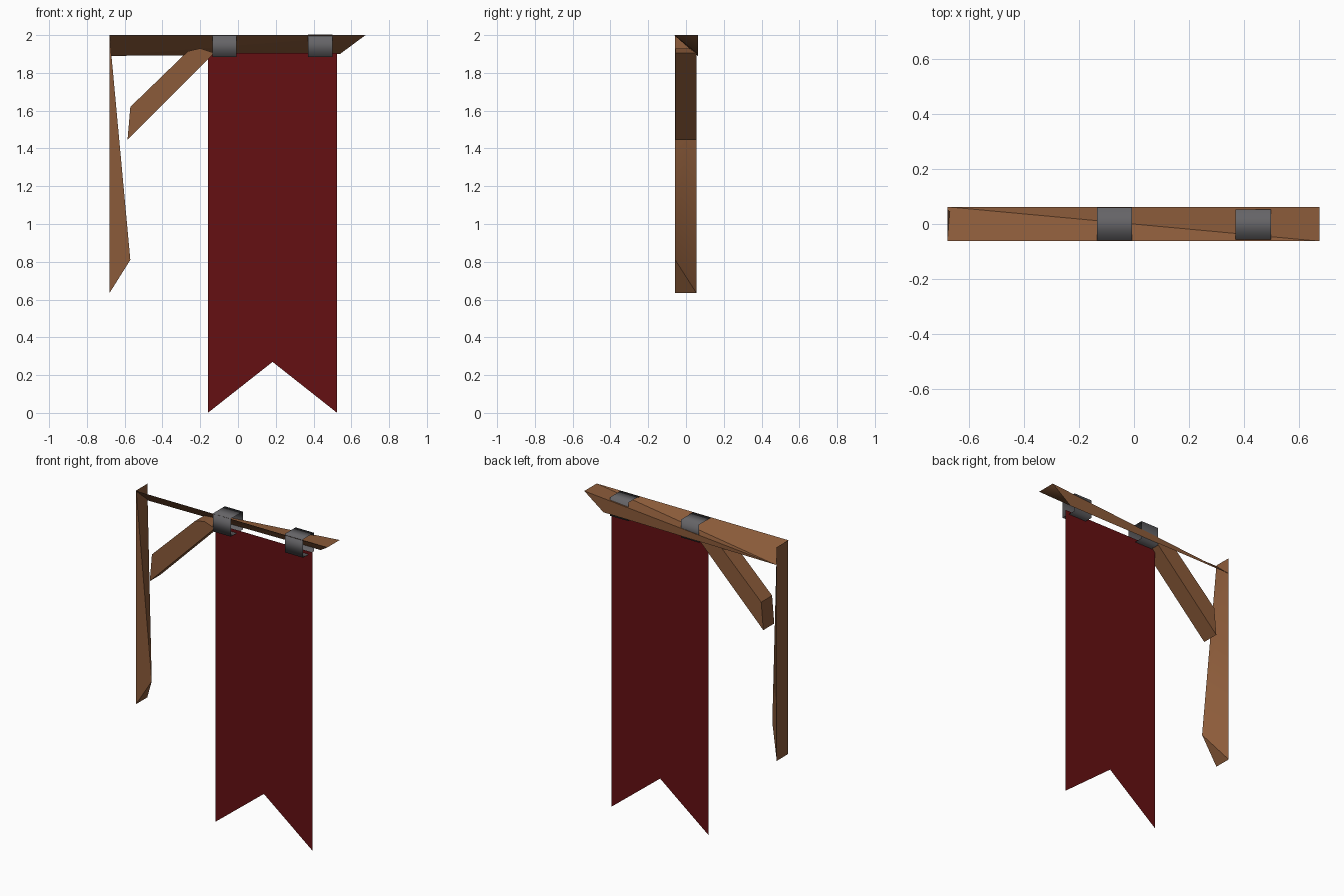
import bpy, bmesh

if "Cube" in bpy.data.objects:
    bpy.data.objects.remove(bpy.data.objects["Cube"])


def material(name, rgb):
    m = bpy.data.materials.new(name)
    m.diffuse_color = (*rgb, 1)
    m.use_nodes = True
    m.node_tree.nodes["Principled BSDF"].inputs["Base Color"].default_value = m.diffuse_color
    return m


WOOD = material("brown wood", (0.26, 0.105, 0.042))
CLOTH = material("dark red cloth", (0.13, 0.005, 0.006))
IRON = material("dark iron", (0.13, 0.127, 0.135))


def build(name, verts, faces, mat, smooth=False, closed=True):
    bm = bmesh.new()
    vs = [bm.verts.new(v) for v in verts]
    for f in faces:
        bm.faces.new([vs[i] for i in f])
    if closed:
        bmesh.ops.recalc_face_normals(bm, faces=bm.faces)
    for f in bm.faces:
        f.smooth = smooth
    me = bpy.data.meshes.new(name)
    bm.to_mesh(me)
    bm.free()
    me.materials.append(mat)
    ob = bpy.data.objects.new(name, me)
    bpy.context.collection.objects.link(ob)
    return ob


def smooth_by_angle(ob, angle):
    bpy.ops.object.select_all(action='DESELECT')
    ob.select_set(True)
    bpy.context.view_layer.objects.active = ob
    bpy.ops.object.shade_smooth_by_angle(angle=angle)


# Beam: a rough split timber, thin slanted slab with a wedge on its back
L, R, F, B, T = -0.68, 0.675, -0.0625, 0.0625, 2.0
beam = build("beam",
             [(L, F, T), (L, B, 1.89), (R, F, T), (R, B, T), (0.54, B, 1.9)],
             [(0, 1, 2), (1, 3, 2), (1, 4, 3), (1, 2, 4), (2, 3, 4)],
             WOOD, closed=False)
bm = bmesh.new()
bm.from_mesh(beam.data)
bmesh.ops.recalc_face_normals(bm, faces=bm.faces)
for f in bm.faces:                      # upper faces look up
    if len(f.verts) == 3 and f.index == 0 and f.normal.z < 0:
        f.normal_flip()
bm.to_mesh(beam.data)
bm.free()
smooth_by_angle(beam, 0.9)

# Post: flat back plate tapering to one inner corner
post = build("post",
             [(L, -.057, .635), (L, .055, .635), (L, .055, T), (L, -.057, T),
              (-.57, -.057, .81)],
             [(0, 1, 2, 3), (0, 1, 4), (1, 2, 4), (2, 3, 4), (3, 0, 4)], WOOD)
smooth_by_angle(post, 0.9)

# Diagonal brace: extruded profile
prof = [(-.585, 1.445), (-.125, 1.905), (-.20, 1.93), (-.265, 1.915), (-.57, 1.62)]
n = len(prof)
build("brace",
      [(x, y, z) for y in (-.055, .055) for x, z in prof],
      [tuple(range(n)), tuple(range(n, 2 * n))] +
      [(i, (i + 1) % n, n + (i + 1) % n, n + i) for i in range(n)], WOOD)

# Iron straps: bands around the beam, open at the sides
for name, x0, x1, y0, y1, z1 in (("strap_inner", -.135, -.008, -.06, .06, 2.0),
                                 ("strap_outer", .37, .50, -.056, .053, 2.003)):
    ring = [(y0, 1.885), (y1, 1.885), (y1, z1), (y0, z1)]
    build(name, [(x, y, z) for x in (x0, x1) for y, z in ring],
          [(i, (i + 1) % 4, 4 + (i + 1) % 4, 4 + i) for i in range(4)],
          IRON, smooth=True)

# Swallowtail banner: single sheet of cloth
build("banner",
      [(-.16, 0, 0), (.183, 0, .27), (.525, 0, 0), (.525, 0, 1.905), (.183, 0, 1.905),
       (-.16, 0, 1.905)],
      [(0, 1, 4, 5), (1, 2, 3, 4)], CLOTH, closed=False)
